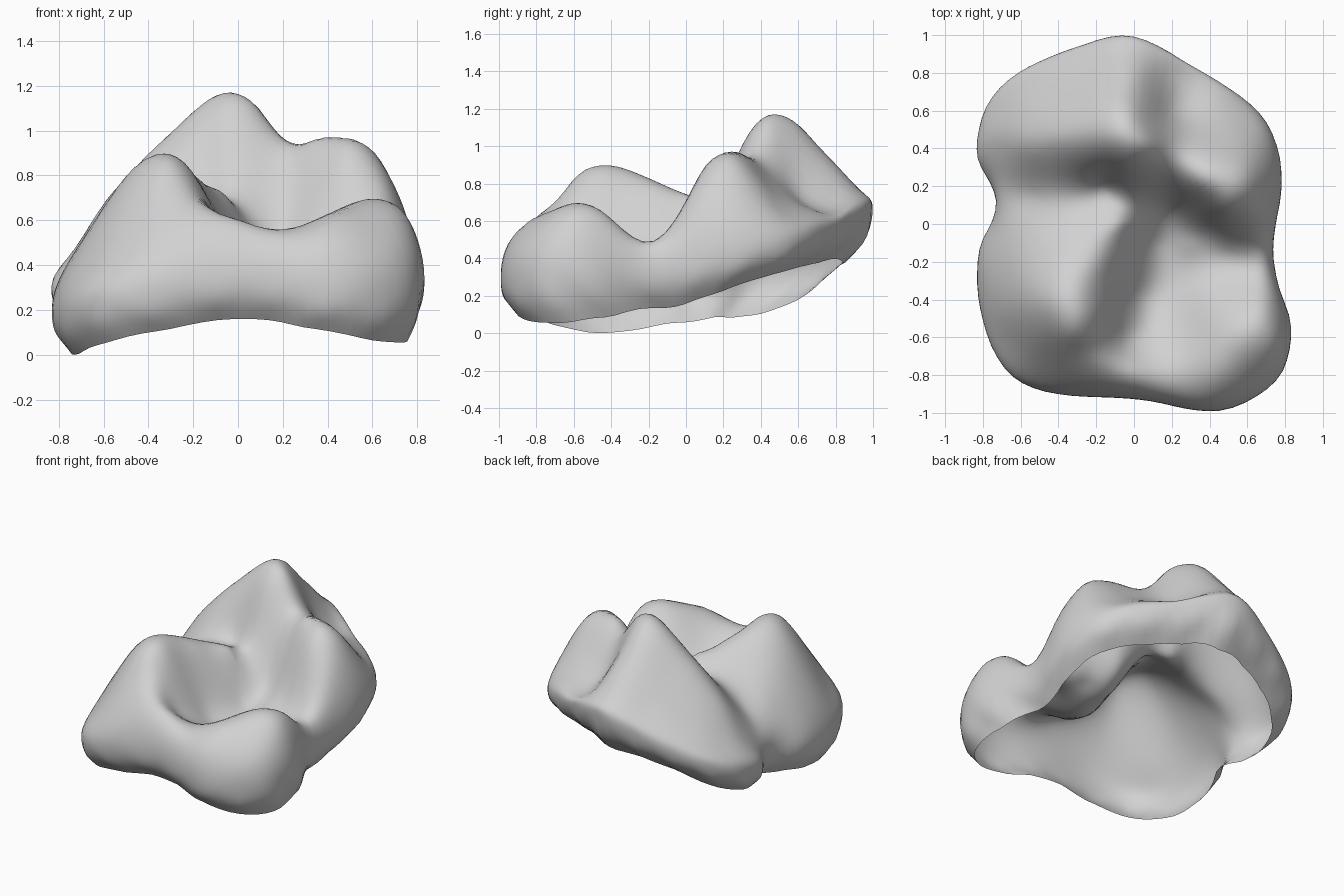
import bpy, bmesh, math
from mathutils import Vector

cube = bpy.data.objects.get("Cube")
if cube:
    bpy.data.objects.remove(cube, do_unlink=True)

# Widest contour of the crown: x, y, height of the bulge, height of the open rim
CONTOUR = [
    (0, .99, .66, .38), (-.26, .95, .58, .36), (-.5, .86, .48, .3), (-.71, .72, .38, .2),
    (-.82, .5, .3, .12), (-.81, .3, .28, .09), (-.73, .12, .27, .08), (-.80, -.08, .24, .06),
    (-.83, -.32, .2, .02), (-.78, -.58, .2, .01), (-.64, -.81, .25, .06), (-.4, -.9, .28, .11),
    (-.1, -.92, .34, .16), (.15, -.95, .34, .16), (.38, -.99, .28, .12), (.65, -.91, .27, .07),
    (.81, -.72, .31, .06), (.82, -.48, .32, .09), (.74, -.2, .34, .14), (.76, .05, .39, .18),
    (.78, .28, .44, .25), (.7, .54, .49, .32), (.5, .72, .55, .36), (.25, .87, .62, .39)]

# Landmarks on the chewing surface: x, y, z
FRONT_RIGHT_CUSP = [
    (-.33, -.47, .9), (-.22, -.48, .84), (-.17, -.2, .785), (-.07, 0, .73), (.01, .13, .7),
    (-.5, -.42, .8), (-.68, -.3, .54), (-.6, 0, .56), (-.4, -.1, .74), (-.32, -.58, .85),
    (-.28, -.67, .74), (-.48, -.7, .59), (-.4, -.83, .49), (-.65, -.62, .44)]
BACK_RIGHT_CUSP = [
    (-.04, .43, 1.165), (.08, .43, 1.12), (-.05, .31, 1.02), (-.02, .6, 1.11), (-.01, .8, .9),
    (-.02, .92, .78), (-.2, .45, 1.08), (-.22, .32, .92), (-.4, .45, .9), (-.6, .45, .68),
    (-.3, .65, .89), (-.5, .7, .64), (-.25, .85, .73), (-.68, .58, .51), (-.72, .4, .48)]
BACK_LEFT_CUSP = [
    (.48, .21, .97), (.34, .23, .95), (.45, .45, .8), (.62, .25, .89), (.72, .2, .71),
    (.6, .5, .67), (.4, .68, .66), (.48, .08, .86), (.4, -.04, .54), (.2, .08, .55),
    (.55, -.05, .62), (.66, .05, .74)]
FRONT_LEFT_CUSP = [
    (.58, -.6, .7), (.45, -.83, .61), (.68, -.45, .65), (.62, -.2, .49), (.4, -.4, .53),
    (.3, -.6, .55), (.74, -.6, .64), (.63, -.82, .55), (.4, -.92, .53)]
GROOVES = [
    (-.68, .13, .43), (-.55, .15, .55), (-.4, .18, .67), (-.15, .2, .71), (.2, .4, .97),
    (.2, .6, .77), (.18, .78, .71), (.27, .3, .94)]
BASIN = [
    (-.04, -.62, .54), (.02, -.38, .45), (.1, -.1, .45), (.3, -.12, .45), (.52, -.18, .47),
    (.2, -.83, .56), (0, -.78, .61), (-.15, -.73, .67)]

# Each control pairs a point of a flat unrolled sheet with its place in space
controls = []
for group in (FRONT_RIGHT_CUSP, BACK_RIGHT_CUSP, BACK_LEFT_CUSP, FRONT_LEFT_CUSP,
              GROOVES, BASIN):
    controls += [(Vector(p[:2]), p) for p in group]


def sheet_edge(x, y, part):
    """Flat-sheet position from the bulge (part 0) to the rim (part 1)."""
    q = Vector((x, y))
    return q * 1.2 + q.normalized() * .24 * part


# Rounded wall below the bulge: bulge, tuck-under and rim
for x, y, bulge_z, rim_z in CONTOUR:
    q = Vector((x, y))
    inset = .09 + .06 * max(0, y)
    for part, tuck, drop in ((0, 0, 0), (.5, .2, .55), (1, 1, 1)):
        p = q - q.normalized() * inset * tuck
        z = bulge_z + (rim_z - bulge_z) * drop
        controls.append((sheet_edge(x, y, part), (p.x, p.y, z)))


# Thin-plate spline that bends the sheet through all controls
def kernel(dx, dy):
    d = dx * dx + dy * dy
    return d * math.log(d) if d > 1e-12 else 0.0


def solve(rows, n):
    """Gaussian elimination on rows augmented with three right-hand sides."""
    for i in range(n):
        p = max(range(i, n), key=lambda r: abs(rows[r][i]))
        rows[i], rows[p] = rows[p], rows[i]
        for r in range(i + 1, n):
            f = rows[r][i] / rows[i][i]
            if f:
                rows[r][i:] = [a - f * b for a, b in zip(rows[r][i:], rows[i][i:])]
    out = [None] * n
    for i in reversed(range(n)):
        out[i] = [(rows[i][n + c] - sum(rows[i][k] * out[k][c] for k in range(i + 1, n)))
                  / rows[i][i] for c in range(3)]
    return out


centres = [(p.x, p.y) for p, _ in controls]
rows = [[kernel(px - qx, py - qy) for qx, qy in centres] + [1, px, py] + list(target)
        for (px, py), (_, target) in zip(centres, controls)]
for values in ([1] * len(centres), [p[0] for p in centres], [p[1] for p in centres]):
    rows.append(list(values) + [0] * 6)
weights = solve(rows, len(rows))


def bend(u, v):
    basis = [kernel(u - x, v - y) for x, y in centres] + [1, u, v]
    return Vector([sum(b * w[c] for b, w in zip(basis, weights)) for c in range(3)])


# Smooth closed boundary of the sheet
def catmull(a, b, c, d, t):
    return .5 * (2 * b + (c - a) * t + (2 * a - 5 * b + 4 * c - d) * t * t
                 + (3 * b - a - 3 * c + d) * t ** 3)


edge = [sheet_edge(x, y, 1) for x, y, _, _ in CONTOUR]
N = len(edge)
boundary = [catmull(edge[i - 1], edge[i], edge[(i + 1) % N], edge[(i + 2) % N], s / 4)
            for i in range(N) for s in range(4)]

# Crown shell: concentric rings from the middle out to the open rim
RINGS = 42
bm = bmesh.new()
middle = bm.verts.new(bend(0, 0))
rings = [[bm.verts.new(bend(p.x * r / RINGS, p.y * r / RINGS)) for p in boundary]
         for r in range(1, RINGS + 1)]
M = len(boundary)
for k in range(M):
    n = (k + 1) % M
    bm.faces.new((middle, rings[0][k], rings[0][n]))
    for inner, outer in zip(rings, rings[1:]):
        bm.faces.new((inner[k], outer[k], outer[n], inner[n]))

# Stand the lowest rim point on the ground
low = min(v.co.z for v in bm.verts)
bmesh.ops.translate(bm, verts=bm.verts, vec=(0, 0, -low))

mesh = bpy.data.meshes.new("molar_crown")
bm.to_mesh(mesh)
bm.free()
mesh.shade_smooth()
crown = bpy.data.objects.new("molar_crown", mesh)
bpy.context.collection.objects.link(crown)

grey = bpy.data.materials.new("light grey")
grey.use_nodes = True
grey.diffuse_color = (.64, .64, .64, 1)
grey.node_tree.nodes["Principled BSDF"].inputs["Base Color"].default_value = (.64, .64, .64, 1)
mesh.materials.append(grey)
